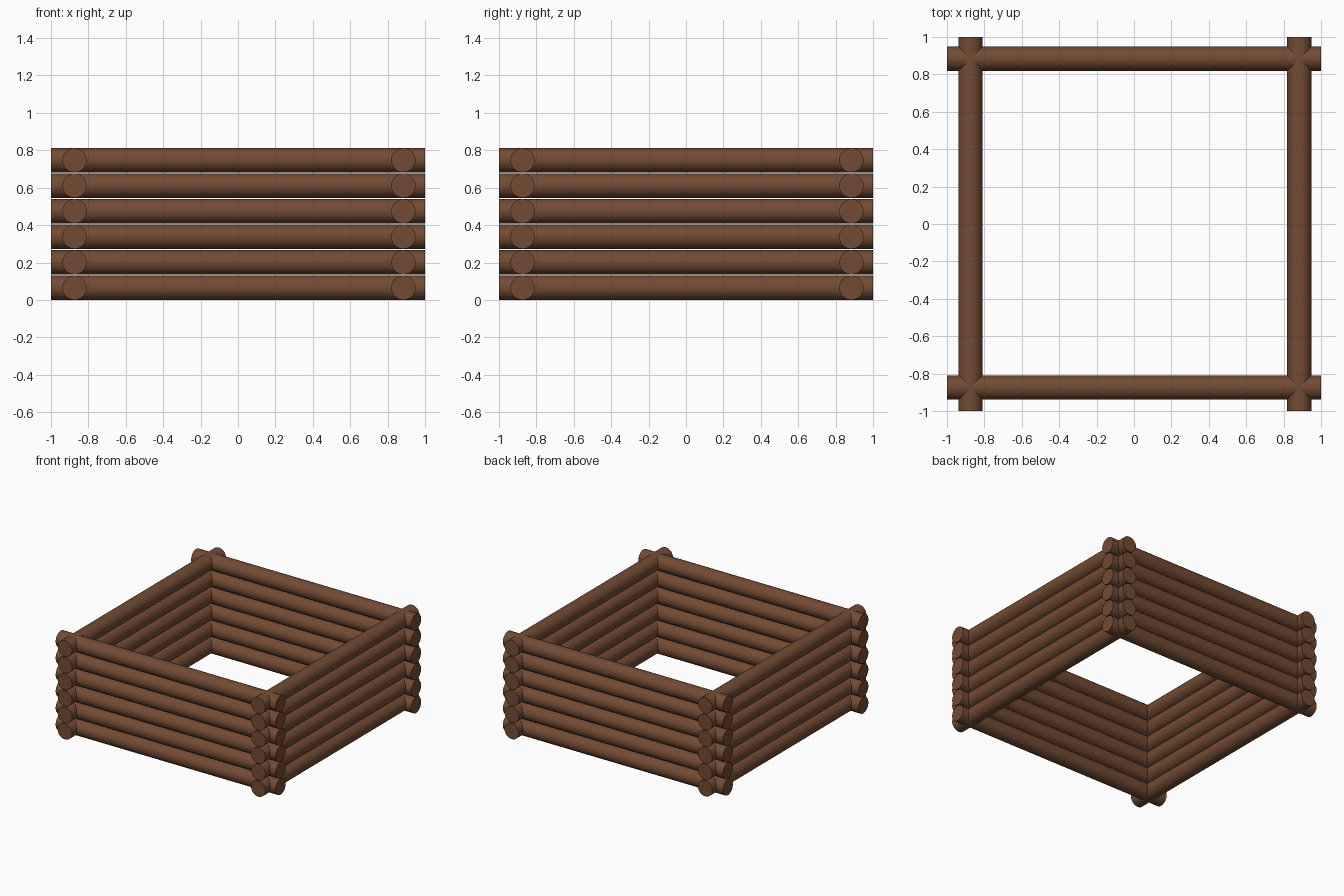
import bpy
from math import pi

if "Cube" in bpy.data.objects:
    bpy.data.objects.remove(bpy.data.objects["Cube"])

R = 0.065        # log radius
STEP = 0.1365    # spacing between courses
COURSES = 6
NEAR, FAR = -0.874, 0.884   # wall centre lines

wood = bpy.data.materials.new("brown_wood")
wood.diffuse_color = (0.17, 0.07, 0.033, 1)
wood.use_nodes = True
wood.node_tree.nodes["Principled BSDF"].inputs["Base Color"].default_value = wood.diffuse_color


def log(name, location, rotation):
    """One full-length round log with flat sawn ends."""
    bpy.ops.mesh.primitive_cylinder_add(vertices=32, radius=R, depth=2,
                                        location=location, rotation=rotation)
    ob = bpy.context.object
    ob.name = name
    ob.data.materials.append(wood)
    bpy.ops.object.shade_smooth_by_angle(angle=pi / 6)


# Stacked courses, logs crossing at the corners
for i in range(COURSES):
    z = R + i * STEP
    log(f"front_log_{i + 1}", (0, NEAR, z), (0, pi / 2, 0))
    log(f"back_log_{i + 1}", (0, FAR, z), (0, pi / 2, 0))
    log(f"left_log_{i + 1}", (NEAR, 0, z), (pi / 2, 0, 0))
    log(f"right_log_{i + 1}", (FAR, 0, z), (pi / 2, 0, 0))
